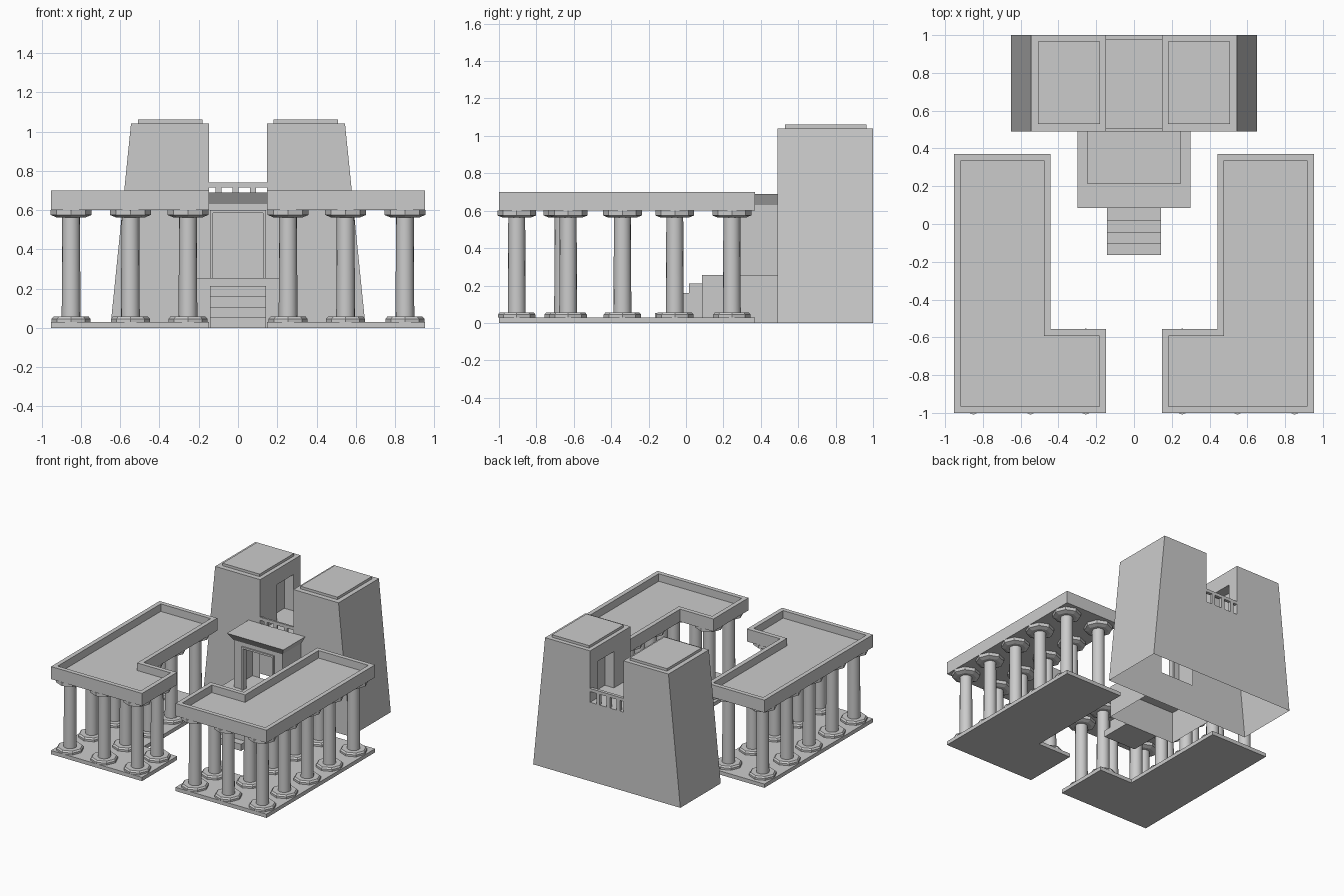
import bpy, bmesh, math
from mathutils import Vector

if "Cube" in bpy.data.objects:
    bpy.data.objects.remove(bpy.data.objects["Cube"])


def finish(name, bm, mirror=False):
    bmesh.ops.remove_doubles(bm, verts=bm.verts, dist=1e-5)
    bmesh.ops.recalc_face_normals(bm, faces=bm.faces)
    me = bpy.data.meshes.new(name)
    bm.to_mesh(me)
    bm.free()
    ob = bpy.data.objects.new(name, me)
    bpy.context.collection.objects.link(ob)
    if mirror:
        ob.modifiers.new("mirror", 'MIRROR').use_mirror_merge = False
    return ob


def poly(bm, pts):
    return bm.faces.new([bm.verts.new(p) for p in pts])


def box(bm, x0, x1, y0, y1, z0, z1, bottom=True):
    ring = [(x0, y0), (x1, y0), (x1, y1), (x0, y1)]
    prism(bm, ring, z0, z1, bottom)


def prism(bm, ring, z0, z1, bottom=True, top=True):
    if bottom:
        poly(bm, [(x, y, z0) for x, y in ring])
    if top:
        poly(bm, [(x, y, z1) for x, y in ring])
    walls(bm, [(x, y, z0) for x, y in ring], [(x, y, z1) for x, y in ring])


def walls(bm, a, b, closed=True):
    n = len(a)
    for i in range(n if closed else n - 1):
        j = (i + 1) % n
        poly(bm, [a[i], a[j], b[j], b[i]])


# gateway towers: hollow shell, open below, with a passage in the front wall
F, B, IN, DECK, TOP = 0.49, 1.0, 0.147, 0.63, 1.04
bm = bmesh.new()
half = [(0.65, 0), (0.545, TOP), (IN, TOP), (IN, DECK)]
outline = half + [(-x, z) for x, z in reversed(half)]
passage = [(-0.147, 0), (-0.147, 0.6), (0.147, 0.6), (0.147, 0)]
poly(bm, [(x, F, z) for x, z in outline + passage])
poly(bm, [(x, B, z) for x, z in outline])
for i in (0, 1, 3, 5, 6):
    (xa, za), (xb, zb) = outline[i], outline[i + 1]
    poly(bm, [(xa, F, za), (xb, F, zb), (xb, B, zb), (xa, B, za)])
# inner tower faces with doorways onto the walkway
door = [(0.70, DECK), (0.70, 0.92), (0.91, 0.92), (0.91, DECK)]
for s in (1, -1):
    side = [(F, DECK)] + door + [(B, DECK), (B, TOP), (F, TOP)]
    poly(bm, [(s * IN, y, z) for y, z in side])
    deep = [(s * (IN + 0.08), y, z) for y, z in door]
    walls(bm, [(s * IN, y, z) for y, z in door], deep)
    poly(bm, deep)
finish("gateway_towers", bm)

bm = bmesh.new()
box(bm, 0.18, 0.508, 0.53, 0.965, TOP, 1.06)
finish("tower_caps", bm, True)

# walkway railings
bm = bmesh.new()
for y0, y1 in ((F, F + 0.015), (B - 0.025, B)):
    box(bm, -IN, IN, y0, y1, 0.715, 0.74)
    for x in (-0.1, -0.013, 0.077):
        box(bm, x - 0.015, x + 0.015, y0, y1, DECK, 0.715)
finish("walkway_railings", bm)

# platform and steps
bm = bmesh.new()
box(bm, -0.298, 0.298, 0.085, F, 0, 0.255, False)
finish("platform", bm)
bm = bmesh.new()
prof = [(0.085, 0)]
for i in range(4):
    y = -0.165 + 0.06 * i
    prof[:0] = [(y, 0.053 * i), (y, 0.053 * (i + 1))][::-1]
prof = [(0.085, 0.212)] + prof
a = [(-0.143, y, z) for y, z in prof]
b = [(0.143, y, z) for y, z in prof]
poly(bm, a)
poly(bm, b)
walls(bm, a, b)
finish("steps", bm)

# shrine with open doorway and flared cornice
bm = bmesh.new()
W, SY, Z0, Z1, ZT = 0.215, 0.255, 0.255, 0.63, 0.69
D = 0.143
poly(bm, [(x, SY, z) for x, z in [(-W, Z0), (-W, Z1), (W, Z1), (W, Z0),
                                  (D, Z0), (D, 0.6), (-D, 0.6), (-D, Z0)]])
for s in (1, -1):
    poly(bm, [(s * W, SY, Z0), (s * W, F, Z0), (s * W, F, Z1), (s * W, SY, Z1)])
low = [(-W, F, Z1), (-W, SY, Z1), (W, SY, Z1), (W, F, Z1)]
top = [(-0.25, F, ZT), (-0.25, 0.215, ZT), (0.25, 0.215, ZT), (0.25, F, ZT)]
poly(bm, low)
poly(bm, top)
walls(bm, low, top)
finish("shrine", bm)

bm = bmesh.new()
for s in (1, -1):
    box(bm, *sorted((s * 0.128, s * 0.143)), 0.245, 0.29, Z0, 0.6)
box(bm, -0.128, 0.128, 0.245, 0.29, 0.585, 0.6)
finish("door_frame", bm)


# L-shaped colonnades, built on the right and mirrored
def ell(d):
    return [(0.148 + d, -1 + d), (0.952 - d, -1 + d), (0.952 - d, 0.37 - d),
            (0.442 + d, 0.37 - d), (0.442 + d, -0.557 - d), (0.148 + d, -0.557 - d)]


bm = bmesh.new()
prism(bm, ell(0), 0, 0.03)
finish("colonnade_floor", bm, True)

bm = bmesh.new()
o, i = ell(0), ell(0.035)
prism(bm, o, 0.6, 0.7, top=False)
walls(bm, [(x, y, 0.7) for x, y in o], [(x, y, 0.7) for x, y in i])
walls(bm, [(x, y, 0.7) for x, y in i], [(x, y, 0.64) for x, y in i])
poly(bm, [(x, y, 0.64) for x, y in i])
finish("colonnade_roof", bm, True)


def lathe(bm, cx, cy, prof, n):
    rings = [[(cx + r * math.cos(2 * math.pi * k / n), cy + r * math.sin(2 * math.pi * k / n), z)
              for k in range(n)] for r, z in prof]
    for a, b in zip(rings, rings[1:]):
        walls(bm, a, b)
    poly(bm, rings[0])
    poly(bm, rings[-1])


spots = [(x, y) for x in (0.85, 0.548) for y in (-0.905, -0.63, -0.34, -0.06, 0.245)]
spots += [(0.255, -0.905), (0.255, -0.657)]
shafts, discs = bmesh.new(), bmesh.new()
for x, y in spots:
    lathe(shafts, x, y, [(0.048, 0.03), (0.045, 0.6)], 16)
    lathe(discs, x, y, [(0.1, 0.03), (0.1, 0.045), (0.09, 0.057)], 8)
    lathe(discs, x, y, [(0.075, 0.563), (0.104, 0.575), (0.104, 0.6)], 8)
finish("column_discs", discs, True)
col = finish("column_shafts", shafts, True)
bpy.context.view_layer.objects.active = col
col.select_set(True)
bpy.ops.object.shade_smooth_by_angle(angle=math.radians(40))
